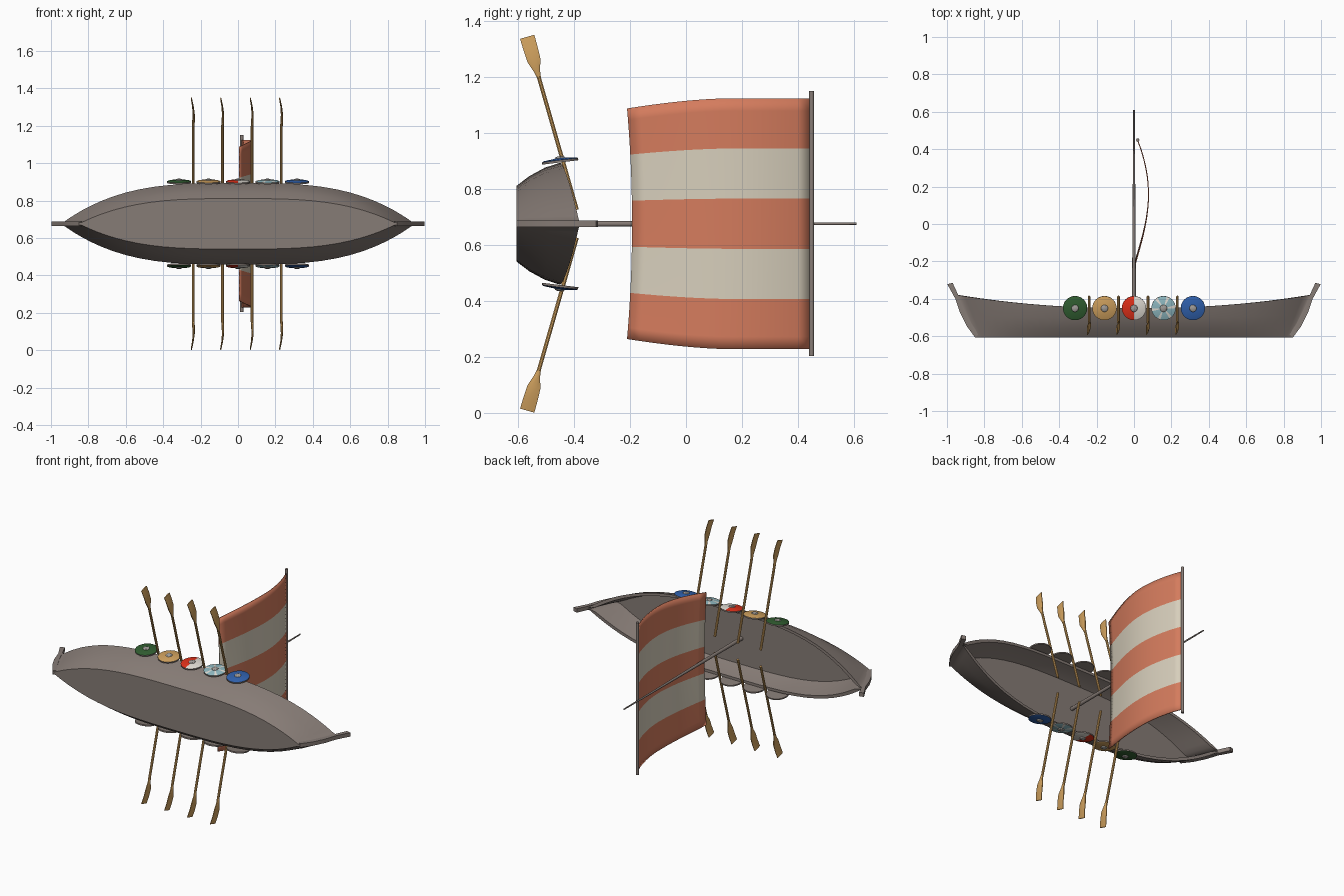
import bpy, bmesh, math
from mathutils import Vector, Matrix

if "Cube" in bpy.data.objects:
    bpy.data.objects.remove(bpy.data.objects["Cube"])

ZC = 0.676  # ship lies with its mast along +y; beam runs along z around ZC


def mat(name, r, g, b):
    m = bpy.data.materials.new(name)
    m.diffuse_color = (r, g, b, 1)
    m.use_nodes = True
    m.node_tree.nodes["Principled BSDF"].inputs["Base Color"].default_value = m.diffuse_color
    return m


GREY = mat("weathered_wood", 0.24, 0.20, 0.18)
TERRA = mat("sail_terracotta", 0.66, 0.20, 0.11)
CREAM = mat("sail_cream", 0.68, 0.62, 0.50)
OAK = mat("golden_wood", 0.62, 0.35, 0.11)
GREEN = mat("shield_green", 0.03, 0.11, 0.03)
RED = mat("shield_red", 0.75, 0.03, 0.01)
WHITE = mat("shield_white", 0.75, 0.72, 0.66)
SKY = mat("shield_light_blue", 0.27, 0.48, 0.53)
BLUE = mat("shield_blue", 0.03, 0.12, 0.42)
IRON = mat("boss_grey", 0.36, 0.34, 0.32)


def finish(name, bm, mats, angle=35, fix=True):
    if fix:
        bmesh.ops.recalc_face_normals(bm, faces=bm.faces)
    me = bpy.data.meshes.new(name)
    bm.to_mesh(me)
    bm.free()
    for m in mats:
        me.materials.append(m)
    ob = bpy.data.objects.new(name, me)
    bpy.context.collection.objects.link(ob)
    bpy.ops.object.select_all(action='DESELECT')
    ob.select_set(True)
    bpy.context.view_layer.objects.active = ob
    bpy.ops.object.shade_smooth_by_angle(angle=math.radians(angle))
    return ob


def loft(bm, loops):
    """Skin closed loops of points and cap both ends."""
    rings = [[bm.verts.new(p) for p in lp] for lp in loops]
    n = len(rings[0])
    for a, b in zip(rings, rings[1:]):
        for i in range(n):
            j = (i + 1) % n
            bm.faces.new((a[i], a[j], b[j], b[i]))
    bm.faces.new(rings[0])
    bm.faces.new(rings[-1])


# Hull: hollow section (outer skin, rim, inner skin, floor) lofted bow to stern
def hull_section(u):
    f = max(1 - abs(u) ** 3.2, 0.045)
    sheer = -0.45 + 0.07 * abs(u) ** 2.2
    wall = min(0.016, 0.006 + 0.2 * (1 - abs(u)))
    wall = min(wall, 0.21 * f * 0.5)

    def pt(y, half, inset=0.0):
        v = (y + 0.606) / (sheer + 0.606)
        return (u * (0.85 + 0.095 * v - inset), y, half)
    mid = -0.505 + 0.3 * (sheer + 0.45)
    side = [pt(-0.606, 0.135 * f), pt(-0.56, 0.170 * f), pt(mid, 0.2 * f),
            pt(sheer, 0.218 * f),
            pt(sheer, max(0.218 * f - wall, 0.003), 0.012),
            pt(mid, max(0.2 * f - wall, 0.002), 0.012),
            pt(-0.545, max(0.178 * f - wall, 0.001), 0.012)]
    return ([(x, y, ZC + h) for x, y, h in side]
            + [(x, y, ZC - h) for x, y, h in reversed(side)])


bm = bmesh.new()
loft(bm, [hull_section(math.sin(math.pi / 2 * (-1 + 2 * i / 32))) for i in range(33)])
finish("hull", bm, [GREY], 42)

# Curved stem posts at both ends
POST = [(0.85, -0.606), (0.895, -0.545), (0.93, -0.475), (0.955, -0.40),
        (0.998, -0.322), (0.970, -0.314), (0.942, -0.375), (0.915, -0.44),
        (0.87, -0.53), (0.83, -0.59)]
for s, name in ((1, "stem_post"), (-1, "stern_post")):
    bm = bmesh.new()
    loft(bm, [[(s * x, y, ZC + dz) for x, y in POST] for dz in (-0.012, 0.012)])
    finish(name, bm, [GREY])


def rod(name, a, b, r1, r2, m):
    a, b = Vector(a), Vector(b)
    bm = bmesh.new()
    rot = (b - a).to_track_quat('Z', 'Y').to_matrix().to_4x4()
    bmesh.ops.create_cone(bm, cap_ends=True, segments=12, radius1=r1, radius2=r2,
                          depth=(b - a).length,
                          matrix=Matrix.Translation((a + b) / 2) @ rot)
    finish(name, bm, [m])


# Mast and yard
rod("mast", (0, -0.57, ZC), (0, 0.61, ZC), 0.012, 0.004, GREY)
rod("yard", (0.02, 0.449, 0.204), (0.02, 0.449, 1.15), 0.009, 0.009, GREY)

# Billowing sail with five stripes
bm = bmesh.new()
NR, NC = 14, 20
grid = []
for i in range(NR + 1):
    v = i / NR
    half = 0.448 - 0.036 * max(0, (v - 0.45) / 0.55) ** 1.6
    row = []
    for j in range(NC + 1):
        t = 2 * j / NC - 1
        x = 0.02 - 0.012 * v + 0.063 * math.sin(math.pi * v ** 0.9)
        y = 0.445 - v * (0.637 + 0.018 * t * t)
        row.append(bm.verts.new((x, y, ZC + half * t)))
    grid.append(row)
for i in range(NR):
    for j in range(NC):
        f = bm.faces.new((grid[i][j], grid[i + 1][j], grid[i + 1][j + 1], grid[i][j + 1]))
        f.material_index = (j // 4) % 2
sail = finish("sail", bm, [TERRA, CREAM])
mod = sail.modifiers.new("thickness", 'SOLIDIFY')
mod.thickness = 0.005
mod.offset = 0


# Oars: round shaft flowing into a flat, slightly curved blade
def oar(name, x0, s):
    # distance along oar, half width, half thickness, sideways bend
    stations = [(0, .007, .007, 0), (.49, .007, .007, 0), (.515, .011, .007, .002),
                (.555, .024, .006, .003), (.60, .026, .004, -.001), (.643, .0265, .003, -.009)]
    loops = []
    for t, w, th, dx in stations:
        lp = []
        for k in range(8):
            a = math.tau * (k + 0.5) / 8
            c, d = math.cos(a) * w / 0.924, math.sin(a) * th / 0.924
            lp.append((x0 + dx + d, -0.39 - 0.276 * t + 0.961 * c,
                       ZC + s * (0.05 + 0.961 * t + 0.276 * c)))
        loops.append(lp)
    bm = bmesh.new()
    loft(bm, loops)
    finish(name, bm, [OAK])


# Shields: domed disc with boss; wedge colours follow the angle
def shield(name, x0, s, mats, pick):
    N = 24
    prof = [(.065, -.007), (.065, .001), (.058, .004), (.019, .008), (.016, .012), (.008, .015)]
    tilt = math.radians(7)
    loops = []
    for r, h in prof:
        lp = []
        for k in range(N):
            a = math.tau * k / N
            q = r * math.sin(a)
            lp.append((x0 + r * math.cos(a), -0.45 + q * math.cos(tilt) - h * math.sin(tilt),
                       ZC + s * (0.226 + q * math.sin(tilt) + h * math.cos(tilt))))
        loops.append(lp)
    bm = bmesh.new()
    loft(bm, loops)
    bm.faces.ensure_lookup_table()
    for i, f in enumerate(bm.faces):
        ring = i // N
        if ring in (1, 2):
            f.material_index = 2 + pick(i % N)
        elif ring == 0 or i == N * (len(prof) - 1):
            f.material_index = 0  # edge and back
        else:
            f.material_index = 1  # boss
    finish(name, bm, [GREY, IRON] + mats, 30)


designs = [(-0.315, [GREEN], lambda k: 0),
           (-0.158, [OAK], lambda k: 0),
           (0.0, [WHITE, RED], lambda k: 1 if 6 <= k < 18 else 0),
           (0.158, [SKY, WHITE], lambda k: 1 if k % 4 == 0 else 0),
           (0.315, [BLUE], lambda k: 0)]
for s, side in ((1, "upper"), (-1, "lower")):
    for n, x in enumerate((-0.24, -0.083, 0.075, 0.232)):
        oar(f"{side}_oar_{n + 1}", x, s)
    for n, (x, mats, pick) in enumerate(designs):
        shield(f"{side}_shield_{n + 1}", x, s, mats, pick)
